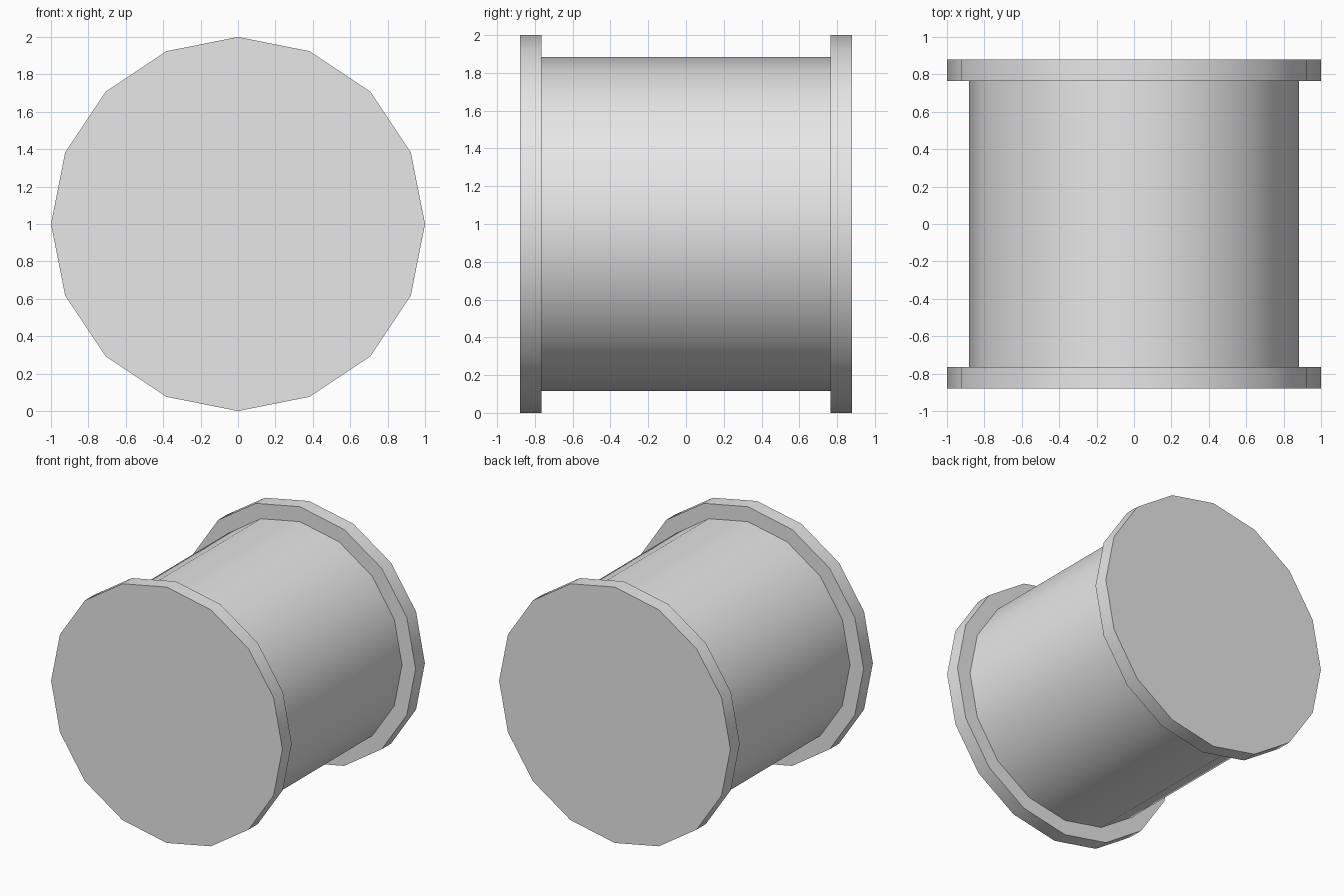
import bpy
import bmesh
import math

if "Cube" in bpy.data.objects:
    bpy.data.objects.remove(bpy.data.objects["Cube"])

SIDES = 16
# Spool profile along y: (y, radius)
PROFILE = [(-0.88, 1.0), (-0.765, 1.0), (-0.765, 0.883),
           (0.765, 0.883), (0.765, 1.0), (0.88, 1.0)]

grey = bpy.data.materials.new("light_grey")
grey.diffuse_color = (0.8, 0.8, 0.8, 1.0)
grey.use_nodes = True
grey.node_tree.nodes["Principled BSDF"].inputs["Base Color"].default_value = grey.diffuse_color


def ring(bm, y, r):
    return [bm.verts.new((r * math.cos(2 * math.pi * i / SIDES), y,
                          1 + r * math.sin(2 * math.pi * i / SIDES)))
            for i in range(SIDES)]


# Spool: hub and both flanges as one turned body
bm = bmesh.new()
rings = [ring(bm, y, r) for y, r in PROFILE]
for a, b in zip(rings, rings[1:]):
    for i in range(SIDES):
        j = (i + 1) % SIDES
        bm.faces.new((a[i], a[j], b[j], b[i]))

# Flat end discs
bm.faces.new(rings[0])
bm.faces.new(rings[-1])
bmesh.ops.recalc_face_normals(bm, faces=bm.faces[:])

mesh = bpy.data.meshes.new("spool")
bm.to_mesh(mesh)
bm.free()
mesh.materials.append(grey)
spool = bpy.data.objects.new("spool", mesh)
bpy.context.collection.objects.link(spool)

# Smooth round the sides, sharp at the rims
bpy.context.view_layer.objects.active = spool
spool.select_set(True)
bpy.ops.object.shade_smooth_by_angle(angle=math.radians(30))
